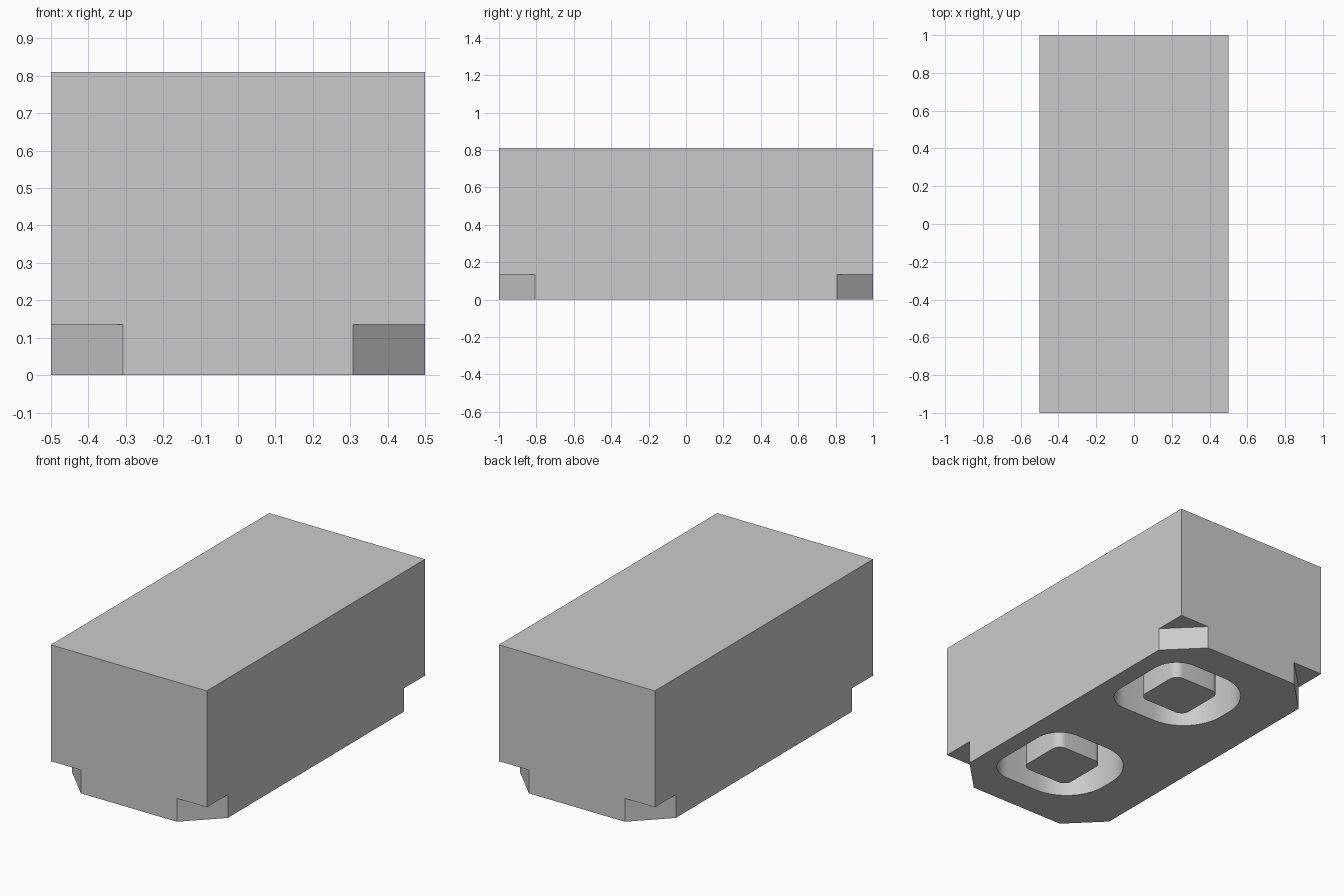
import bpy, bmesh, math

if "Cube" in bpy.data.objects:
    bpy.data.objects.remove(bpy.data.objects["Cube"])

grey = bpy.data.materials.new("light_grey")
grey.diffuse_color = (0.6, 0.6, 0.6, 1)
grey.use_nodes = True
grey.node_tree.nodes["Principled BSDF"].inputs["Base Color"].default_value = grey.diffuse_color


def prism(name, outline, z0, z1):
    """Extrude a counter-clockwise outline between two heights."""
    bm = bmesh.new()
    face = bm.faces.new([bm.verts.new((x, y, z0)) for x, y in outline])
    top = bmesh.ops.extrude_face_region(bm, geom=[face])["geom"]
    for v in top:
        if isinstance(v, bmesh.types.BMVert):
            v.co.z = z1
    bmesh.ops.recalc_face_normals(bm, faces=bm.faces)
    mesh = bpy.data.meshes.new(name)
    bm.to_mesh(mesh)
    bm.free()
    mesh.materials.append(grey)
    obj = bpy.data.objects.new(name, mesh)
    bpy.context.collection.objects.link(obj)
    return obj


def rounded(x0, x1, y0, y1, r_left, r_right, steps=10):
    """Rectangle with one corner radius at x0 and another at x1."""
    corners = [(x1 - r_right, y1 - r_right, r_right, 0), (x0 + r_left, y1 - r_left, r_left, 90),
               (x0 + r_left, y0 + r_left, r_left, 180), (x1 - r_right, y0 + r_right, r_right, 270)]
    pts = []
    for cx, cy, r, a0 in corners:
        for i in range(steps + 1):
            a = math.radians(a0 + 90 * i / steps)
            pts.append((cx + r * math.cos(a), cy + r * math.sin(a)))
    return pts


def smooth(obj):
    bpy.ops.object.select_all(action="DESELECT")
    obj.select_set(True)
    bpy.context.view_layer.objects.active = obj
    bpy.ops.object.shade_smooth_by_angle(angle=math.radians(30))


def cut(obj, cutter):
    mod = obj.modifiers.new("cut", "BOOLEAN")
    mod.operation = "DIFFERENCE"
    mod.solver = "EXACT"
    mod.object = cutter
    bpy.context.view_layer.objects.active = obj
    bpy.ops.object.modifier_apply(modifier=mod.name)
    bpy.data.objects.remove(cutter)


# Main block
body = prism("block_body", [(-0.5, -1), (0.5, -1), (0.5, 1), (-0.5, 1)], 0, 0.81)

# Chamfered notches at the four lower corners
c, e = 0.192, 0.1
for sx in (-1, 1):
    for sy in (-1, 1):
        tri = [(sx * (0.5 - c - e), sy * (1 + e)), (sx * (0.5 + e), sy * (1 + e)),
               (sx * (0.5 + e), sy * (1 - c - e))]
        cut(body, prism("notch_cutter", tri, -0.1, 0.135))

# Underside pockets, each with a post standing in it
depth = 0.5
for label, y in (("front", -0.5), ("back", 0.5)):
    hole = rounded(-0.23, 0.39, y - 0.3, y + 0.3, 0.26, 0.15)
    cut(body, prism("pocket_cutter", hole, -0.1, depth))
    post = prism(label + "_post", rounded(-0.06, 0.25, y - 0.155, y + 0.155, 0.05, 0.05, 8),
                 0, depth + 0.01)
    smooth(post)

smooth(body)
